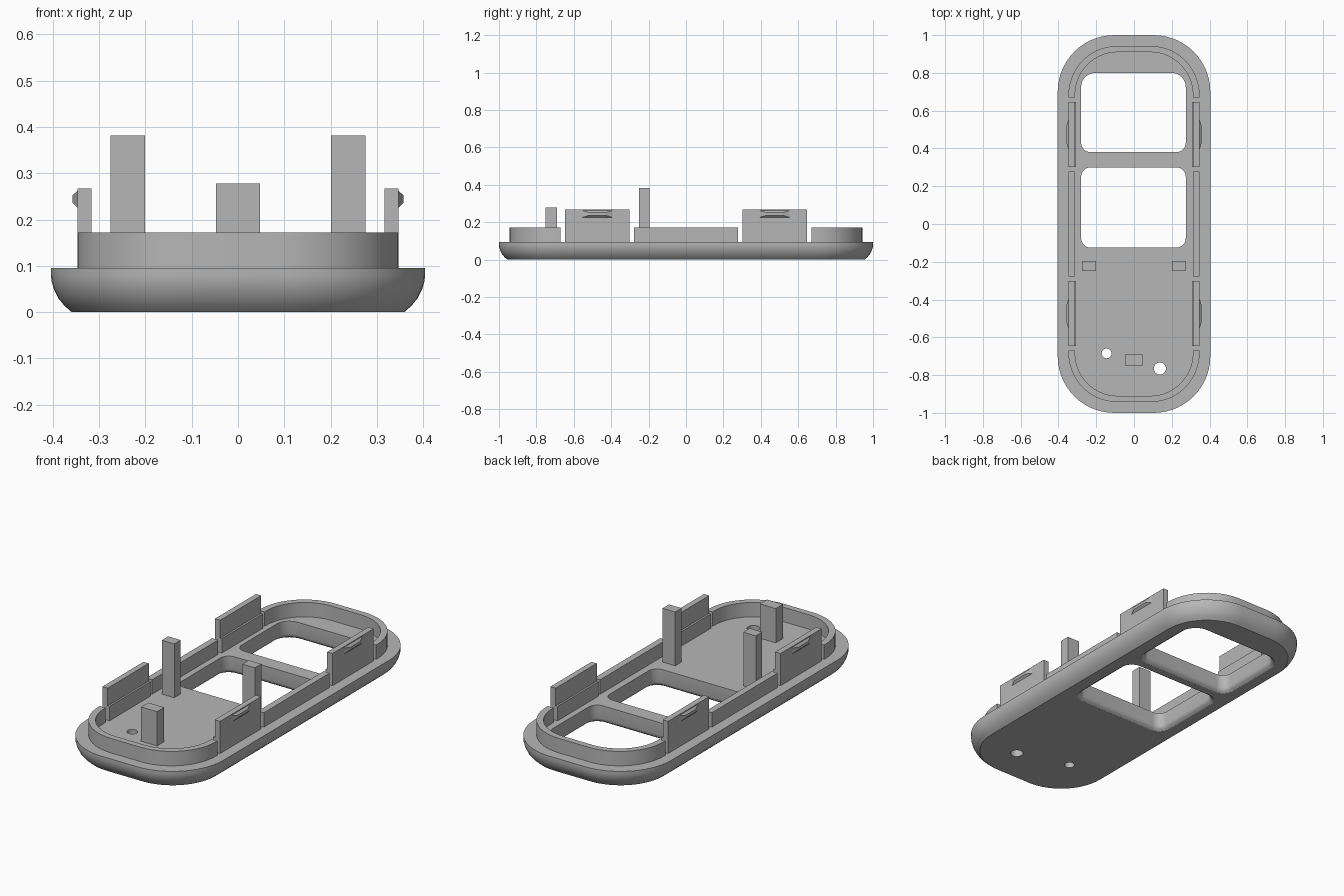
import bpy, bmesh, math

if "Cube" in bpy.data.objects:
    bpy.data.objects.remove(bpy.data.objects["Cube"])

grey = bpy.data.materials.new("plain_grey")
grey.use_nodes = True
COLOUR = (0.47, 0.47, 0.47, 1)
grey.diffuse_color = COLOUR
grey.node_tree.nodes["Principled BSDF"].inputs["Base Color"].default_value = COLOUR


def outline(x, y, w, l, r_front, r_back, steps=14):
    """Rounded rectangle around (x, y), counter-clockwise from the back left corner."""
    corners = [(1, 1, r_back), (-1, 1, r_back), (-1, -1, r_front), (1, -1, r_front)]
    pts = []
    for i, (sx, sy, r) in enumerate(corners):
        for k in range(steps + 1):
            a = math.pi / 2 * (i + k / steps)
            pts.append((x + sx * (w - r) + r * math.cos(a),
                        y + sy * (l - r) + r * math.sin(a)))
    return pts


def finish(name, bm):
    bmesh.ops.recalc_face_normals(bm, faces=bm.faces)
    mesh = bpy.data.meshes.new(name)
    bm.to_mesh(mesh)
    bm.free()
    mesh.materials.append(grey)
    obj = bpy.data.objects.new(name, mesh)
    bpy.context.collection.objects.link(obj)
    return obj


def loft(name, loops, closed=False):
    """Skin a list of (outline points, z); cap the ends or close into a ring."""
    bm = bmesh.new()
    rings = [[bm.verts.new((px, py, z)) for px, py in pts] for pts, z in loops]
    pairs = list(zip(rings, rings[1:]))
    if closed:
        pairs.append((rings[-1], rings[0]))
    else:
        bm.faces.new(rings[0])
        bm.faces.new(rings[-1])
    for a, b in pairs:
        n = len(a)
        for i in range(n):
            j = (i + 1) % n
            bm.faces.new((a[i], a[j], b[j], b[i]))
    return finish(name, bm)


def box(name, x0, x1, y0, y1, z0, z1):
    pts = [(x0, y0), (x1, y0), (x1, y1), (x0, y1)]
    return loft(name, [(pts, z0), (pts, z1)])


def cut(obj, cutters):
    bpy.context.view_layer.objects.active = obj
    for c in cutters:
        c.hide_render = True
        mod = obj.modifiers.new("cut", "BOOLEAN")
        mod.operation = "DIFFERENCE"
        mod.solver = "EXACT"
        mod.object = c
        bpy.ops.object.modifier_apply(modifier=mod.name)
        bpy.data.objects.remove(c)


def smooth(obj):
    bpy.ops.object.select_all(action="DESELECT")
    obj.select_set(True)
    bpy.context.view_layer.objects.active = obj
    bpy.ops.object.shade_smooth_by_angle(angle=math.radians(30))


LEDGE, RIM_TOP, CLIP_TOP = 0.095, 0.172, 0.267

# Base plate with a rounded underside
profile = [(0.045, 0), (0.029, 0.014), (0.016, 0.03), (0.006, 0.05), (0.001, 0.068),
           (0, 0.08), (0, LEDGE)]
base = loft("base_plate", [(outline(0, 0, 0.404 - d, 1 - d, 0.3 - d, 0.3 - d), z)
                           for d, z in profile])


# Windows, flared at the underside, and two round holes
def window(y0, y1, r_back):
    flare = [(0.024, -0.01), (0.02, 0), (0.008, 0.008), (0.002, 0.016), (0, 0.026), (0, 0.2)]
    return loft("window_cutter",
                [(outline(-0.003, (y0 + y1) / 2, 0.277 + d, (y1 - y0) / 2 + d,
                          0.05 + d, r_back + d, 8), z) for d, z in flare])


def hole(x, y, r):
    pts = outline(x, y, r, r, r, r, 7)
    pts = [p for i, p in enumerate(pts) if i % 8]
    return loft("hole_cutter", [(pts, -0.05), (pts, 0.2)])


cut(base, [window(0.38, 0.8, 0.075), window(-0.125, 0.3, 0.05),
           hole(-0.145, -0.685, 0.026), hole(0.137, -0.765, 0.032)])
smooth(base)

# Raised rim, with gaps where the clips stand
outer = outline(0, 0, 0.347, 0.943, 0.26, 0.26)
inner = outline(0, 0, 0.312, 0.91, 0.226, 0.226)
rim = loft("rim", [(outer, LEDGE - 0.005), (outer, RIM_TOP),
                   (inner, RIM_TOP), (inner, LEDGE - 0.005)], closed=True)
cut(rim, [box("gap_cutter", -0.5, 0.5, y0, y1, 0, 0.3)
          for y0, y1 in ((-0.67, -0.278), (0.278, 0.67))])
smooth(rim)

# Snap clips: thicker foot, thin blade and a bevelled catch outside
for side, sx in (("left", 1), ("right", -1)):
    for end, yc in (("front", -0.474), ("back", 0.474)):
        name = f"{end}_{side}_clip"
        y0, y1 = yc - 0.173, yc + 0.173
        box(name + "_foot", *sorted((sx * 0.306, sx * 0.34)), y0, y1, LEDGE - 0.005, RIM_TOP)
        box(name, *sorted((sx * 0.316, sx * 0.347)), y0, y1, LEDGE - 0.005, CLIP_TOP)
        bm = bmesh.new()
        loops = []
        for x, half, z0, z1 in ((0.34, 0.085, 0.223, 0.264), (0.347, 0.08, 0.226, 0.262),
                                (0.358, 0.045, 0.237, 0.252)):
            loops.append([bm.verts.new((sx * x, yc + half * sy, z)) for sy, z in
                          ((-1, z0), (1, z0), (1, z1), (-1, z1))])
        for a, b in zip(loops, loops[1:]):
            for i in range(4):
                j = (i + 1) % 4
                bm.faces.new((a[i], a[j], b[j], b[i]))
        bm.faces.new(loops[0])
        bm.faces.new(loops[-1])
        finish(name + "_catch", bm)

    # Tall support posts
    box(f"{side}_post", *sorted((sx * 0.201, sx * 0.275)), -0.25, -0.196, LEDGE - 0.005, 0.382)

# Short front post
box("front_post", -0.047, 0.047, -0.75, -0.69, LEDGE - 0.005, 0.278)
